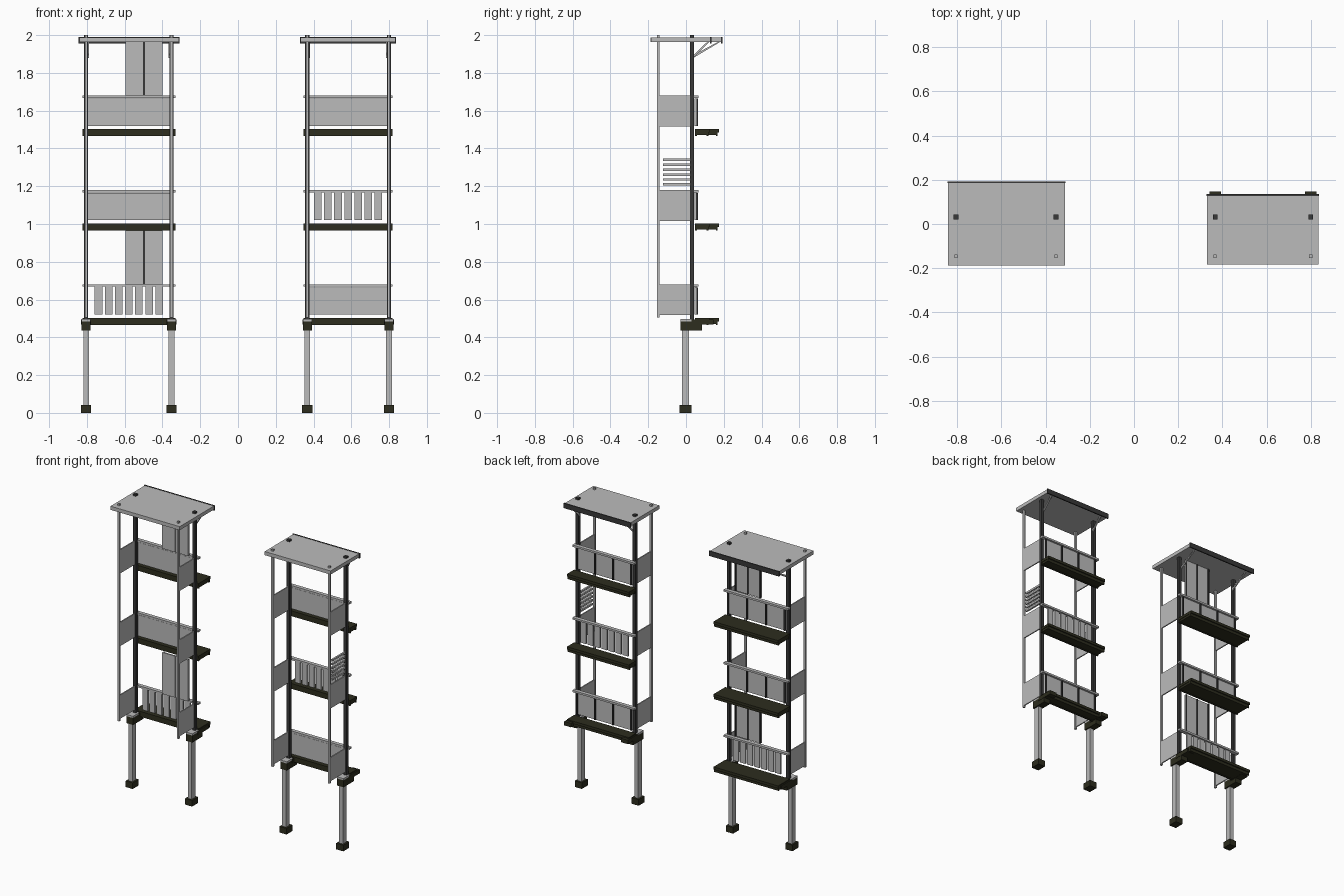
import bpy
import bmesh
from mathutils import Vector

if "Cube" in bpy.data.objects:
    bpy.data.objects.remove(bpy.data.objects["Cube"])


def material(name, rgb):
    m = bpy.data.materials.new(name)
    m.diffuse_color = (*rgb, 1)
    m.use_nodes = True
    m.node_tree.nodes["Principled BSDF"].inputs["Base Color"].default_value = m.diffuse_color
    return m


GREY = material("light grey", (0.5, 0.5, 0.5))
DARK = material("dark grey", (0.04, 0.04, 0.04))
OLIVE = material("olive black", (0.026, 0.026, 0.013))


def add_mesh(name, bm, mat):
    mesh = bpy.data.meshes.new(name)
    bmesh.ops.recalc_face_normals(bm, faces=bm.faces)
    bm.to_mesh(mesh)
    bm.free()
    mesh.materials.append(mat)
    obj = bpy.data.objects.new(name, mesh)
    bpy.context.collection.objects.link(obj)
    return obj


def box(name, x0, x1, y0, y1, z0, z1, mat):
    bm = bmesh.new()
    bmesh.ops.create_cube(bm, size=1)
    lo, hi = Vector((x0, y0, z0)), Vector((x1, y1, z1))
    for v in bm.verts:
        v.co = Vector([lo[i] if v.co[i] < 0 else hi[i] for i in range(3)])
    return add_mesh(name, bm, mat)


def side_profile(name, points, x0, x1, mat):
    """Extrude a closed (y, z) outline along x."""
    bm = bmesh.new()
    face = bm.faces.new([bm.verts.new((x0, y, z)) for y, z in points])
    ext = bmesh.ops.extrude_face_region(bm, geom=[face])
    verts = [g for g in ext["geom"] if isinstance(g, bmesh.types.BMVert)]
    bmesh.ops.translate(bm, verts=verts, vec=(x1 - x0, 0, 0))
    return add_mesh(name, bm, mat)


def solid_railing(a, b, z):
    box("railing_panel", a, b, 0.044, 0.056, z + 0.02, z + 0.165, GREY)
    # Dark uprights on the outer face split the panel in three
    for i in range(4):
        x = a + 0.005 + (b - a - 0.01) * i / 3
        box("railing_divider", x - 0.005, x + 0.005, 0.056, 0.064,
            z + 0.02, z + 0.165, DARK)


def slatted_railing(a, b, z):
    mid = (a + b) / 2
    for i in range(7):
        x = mid + (i - 3) * 0.0535
        box("baluster", x - 0.02, x + 0.02, 0.044, 0.056, z + 0.02, z + 0.168, GREY)


def screen(x0, x1, z0, z1):
    mid = (x0 + x1) / 2
    for a, b in ((x0, mid - 0.002), (mid + 0.002, x1)):
        box("privacy_screen", a, b, 0.026, 0.036, z0, z1, GREY)
    for x in (x0 + 0.004, mid, x1 - 0.004):
        box("screen_edge", x - 0.004, x + 0.004, 0.036, 0.042, z0, z1, DARK)


def tower(xl, xr, roof, roof_back, slab_back, slatted_level):
    for x, inward in ((xl, 1), (xr, -1)):
        # Lower leg with foot and bracket cap
        box("leg", x - 0.015, x + 0.015, -0.022, 0.017, 0.003, 0.45, GREY)
        box("foot", x - 0.027, x + 0.027, -0.035, 0.03, 0, 0.042, OLIVE)
        box("leg_cap", x - 0.024, x + 0.024, -0.028, 0.085, 0.437, 0.485, OLIVE)
        box("cap_tongue", x - 0.026, x + 0.026, 0.03, 0.146, 0.468, 0.495, OLIVE)
        box("cap_plate", x - 0.024, x + 0.024, -0.028, 0.04, 0.485, 0.497, GREY)
        # Uprights
        box("front_post", x - 0.007, x + 0.007, -0.153, -0.139, 0.505, 2.0, GREY)
        box("rear_post", x - 0.011, x + 0.011, 0.021, 0.043, 0.495, 2.0, DARK)
        # Roof brace
        tip = roof_back - 0.01
        c = x + inward * 0.011
        side_profile("roof_brace", [(0.04, 1.88), (0.04, 1.895), (tip - 0.012, 1.965),
                                    (tip, 1.965)], c - 0.004, c + 0.004, GREY)
        # Side panels
        for z in (0.5, 1.0, 1.5):
            box("side_panel", x - 0.004, x + 0.004, -0.14, 0.022,
                z + 0.017, z + 0.18, GREY)

    a, b = xl - 0.019, xr + 0.02
    for level, z in enumerate((0.5, 1.0, 1.5)):
        # Balcony floor with ribs below
        box("floor_slab", a, b, 0.047, slab_back, z - 0.015, z + 0.003, OLIVE)
        box("floor_under", a + 0.003, b - 0.003, 0.052, slab_back - 0.012,
            z - 0.03, z - 0.015, OLIVE)
        for y in (0.053, slab_back - 0.012):
            box("floor_rib", a, b, y - 0.005, y + 0.005, z - 0.034, z - 0.015, OLIVE)
        # Railing
        box("handrail", a, b, 0.04, 0.066, z + 0.168, z + 0.181, GREY)
        rail = slatted_railing if level == slatted_level else solid_railing
        rail(xl + 0.005, xr - 0.005, z)

    # Roof with dark rear fascia
    box("roof", roof[0], roof[1], roof[2], roof_back - 0.008, 1.963, 1.988, GREY)
    box("roof_fascia", roof[0] - 0.004, roof[1] + 0.004, roof_back - 0.008,
        roof_back, 1.956, 1.99, DARK)


# Left tower, with two privacy screens
tower(-0.804, -0.352, (-0.84, -0.313, -0.187), 0.193, 0.175, 0)
screen(-0.595, -0.4, 1.681, 1.965)
screen(-0.595, -0.4, 0.681, 0.966)

# Right tower, with a louvre on its outer side
tower(0.367, 0.799, (0.331, 0.833, -0.183), 0.135, 0.125, 1)
for i in range(6):
    z = 1.21 + i * 0.026
    box("louvre_slat", 0.793, 0.805, -0.122, 0.022, z - 0.007, z + 0.006, GREY)
